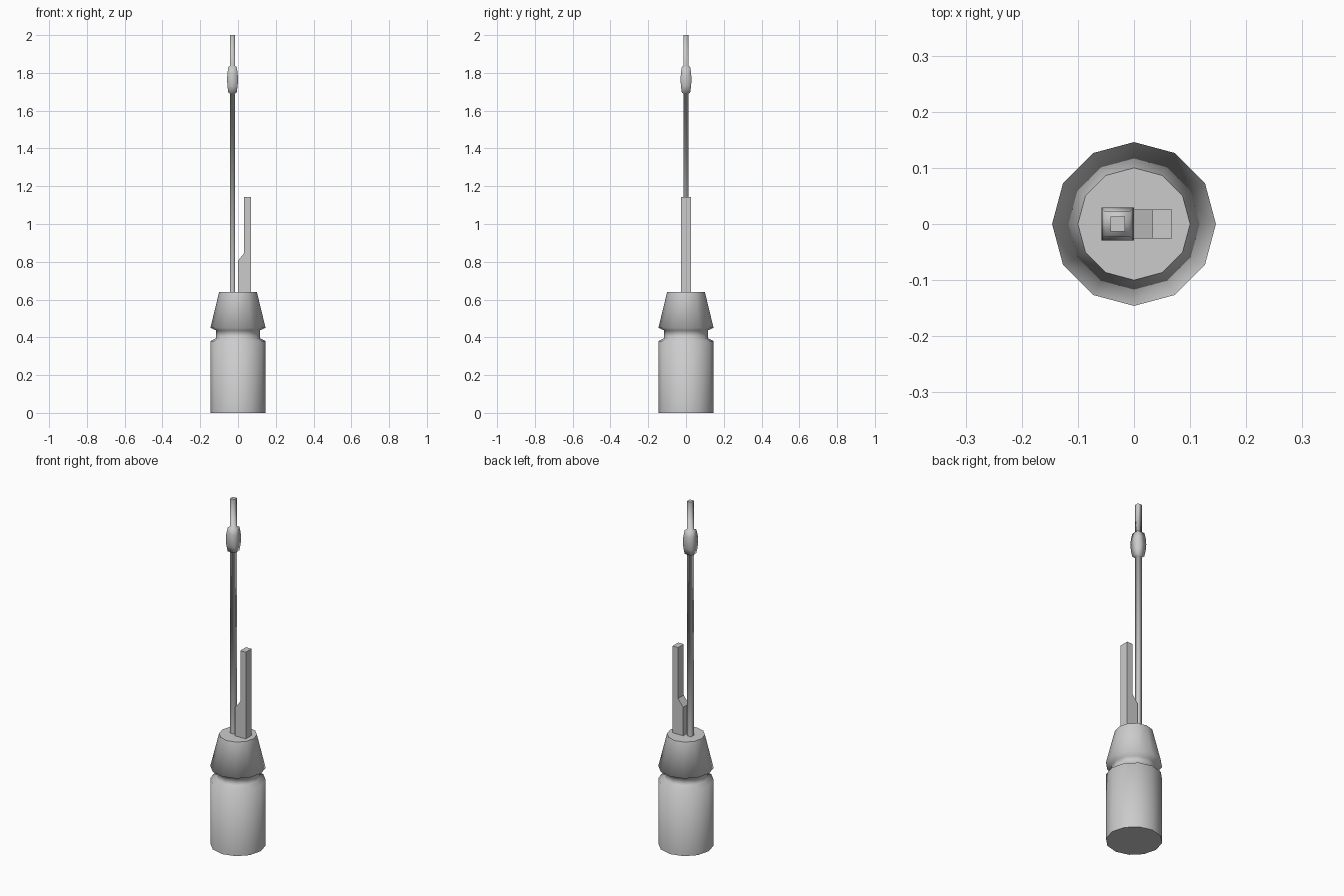
import bpy, bmesh, math

if "Cube" in bpy.data.objects:
    bpy.data.objects.remove(bpy.data.objects["Cube"])


def finish(name, bm):
    bmesh.ops.recalc_face_normals(bm, faces=bm.faces)
    mesh = bpy.data.meshes.new(name)
    bm.to_mesh(mesh)
    bm.free()
    ob = bpy.data.objects.new(name, mesh)
    bpy.context.collection.objects.link(ob)
    return ob


def turned(name, profile, sides, x=0.0, turn=0.0, sharp=None):
    """Stack regular polygon rings of (radius, z), flat caps, smooth sides."""
    bm = bmesh.new()
    step = 2 * math.pi / sides
    rings = [[bm.verts.new((x + r * math.cos(i * step + turn),
                            r * math.sin(i * step + turn), z))
              for i in range(sides)] for r, z in profile]
    for low, high in zip(rings, rings[1:]):
        for i in range(sides):
            j = (i + 1) % sides
            bm.faces.new((low[i], low[j], high[j], high[i])).smooth = True
    bm.faces.new(rings[0][::-1])
    bm.faces.new(rings[-1])
    if sharp:
        for e in bm.edges:
            if len(e.link_faces) == 2 and e.calc_face_angle() > sharp:
                e.smooth = False
    return finish(name, bm)


# Twelve-sided body: cylinder, groove and tapered collar
turned("handle_body",
       [(0.146, 0), (0.146, 0.38), (0.116, 0.395), (0.116, 0.437),
        (0.146, 0.45), (0.1, 0.64)], 12, sharp=math.radians(35))

# Square rod with a swollen bead near the tip (half widths)
rod = [(0.013, 0.64), (0.013, 1.69), (0.022, 1.695), (0.027, 1.73),
       (0.029, 1.764), (0.027, 1.80), (0.022, 1.832), (0.013, 1.837),
       (0.013, 2.0)]
turned("antenna_rod", [(h * math.sqrt(2), z) for h, z in rod], 4,
       x=-0.029, turn=math.pi / 4)

# Stepped flat blade beside the rod
bm = bmesh.new()
outline = [(0, 0.64), (0.068, 0.64), (0.068, 1.143), (0.033, 1.143),
           (0.033, 0.847), (0, 0.805)]
face = bm.faces.new([bm.verts.new((x, -0.026, z)) for x, z in outline])
ext = bmesh.ops.extrude_face_region(bm, geom=[face], use_keep_orig=True)
bmesh.ops.translate(bm, vec=(0, 0.052, 0),
                    verts=[g for g in ext["geom"]
                           if isinstance(g, bmesh.types.BMVert)])
finish("side_blade", bm)
